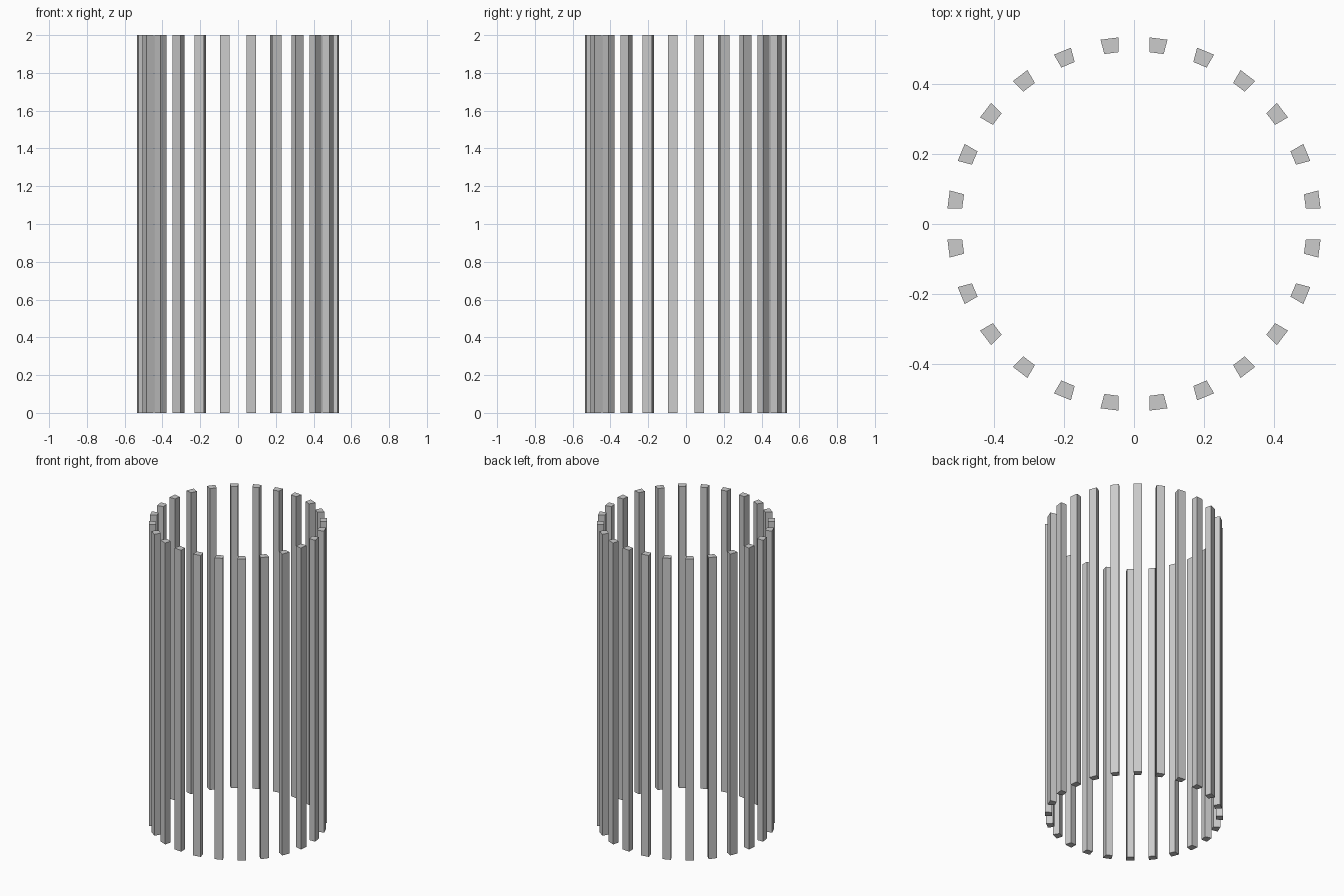
import bpy, bmesh, math

cube = bpy.data.objects.get("Cube")
if cube:
    bpy.data.objects.remove(cube, do_unlink=True)

HEIGHT = 2.0
COUNT = 24
OUTER, INNER = 0.536, 0.494   # distance of the bar faces from the axis
GAP = 0.044                   # half of the even gap between neighbouring bars

# Plain grey for every bar
grey = bpy.data.materials.new("light_grey")
grey.use_nodes = True
colour = (0.6, 0.6, 0.6, 1)
grey.diffuse_color = colour
grey.node_tree.nodes["Principled BSDF"].inputs["Base Color"].default_value = colour

# One upright bar with a wedge-shaped section, wider on the outside
half_step = math.pi / COUNT


def half_width(radius):
    return radius * math.tan(half_step) - GAP / math.cos(half_step)


bm = bmesh.new()
a, b = half_width(INNER), half_width(OUTER)
section = [(INNER, -a), (OUTER, -b), (OUTER, b), (INNER, a)]
base = bm.faces.new([bm.verts.new((x, y, 0)) for x, y in section])
top = bmesh.ops.extrude_face_region(bm, geom=[base])["geom"]
bmesh.ops.translate(bm, vec=(0, 0, HEIGHT),
                    verts=[v for v in top if isinstance(v, bmesh.types.BMVert)])
bmesh.ops.recalc_face_normals(bm, faces=bm.faces[:])
mesh = bpy.data.meshes.new("bar")
bm.to_mesh(mesh)
bm.free()
mesh.materials.append(grey)

# Ring of bars sharing the mesh
for i in range(COUNT):
    bar = bpy.data.objects.new(f"bar_{i + 1}", mesh)
    bar.rotation_euler.z = (2 * i + 1) * half_step
    bpy.context.collection.objects.link(bar)
